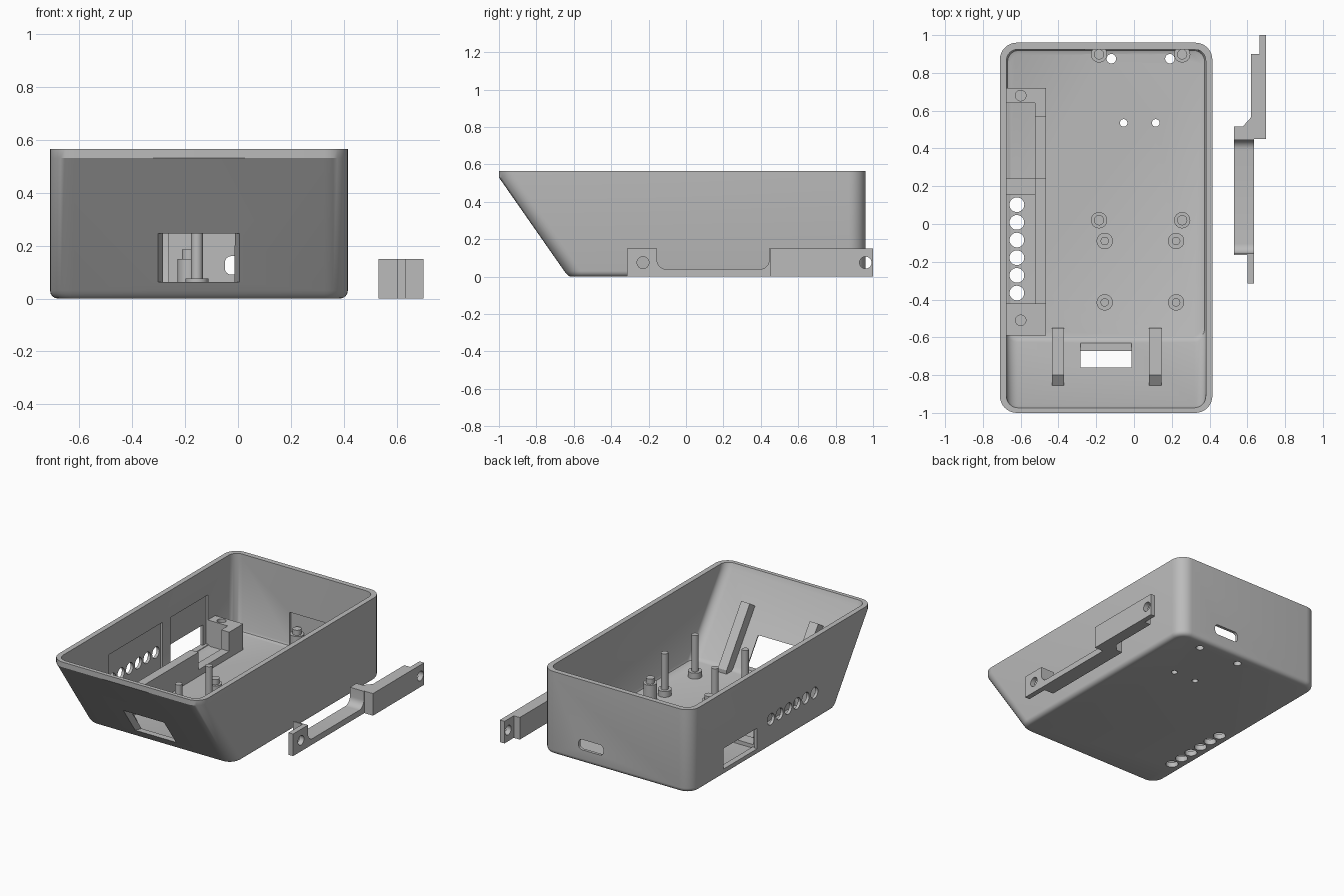
import bpy, bmesh, math

cube = bpy.data.objects.get("Cube")
if cube:
    bpy.data.objects.remove(cube, do_unlink=True)

grey = bpy.data.materials.new("plain grey")
grey.use_nodes = True
grey.diffuse_color = (0.5, 0.5, 0.5, 1)
grey.node_tree.nodes["Principled BSDF"].inputs["Base Color"].default_value = (0.5, 0.5, 0.5, 1)


def loft(name, rings):
    """Solid through equal-length rings of points, capped at both ends."""
    bm = bmesh.new()
    loops = [[bm.verts.new(p) for p in ring] for ring in rings]
    n = len(loops[0])
    for low, high in zip(loops, loops[1:]):
        for i in range(n):
            j = (i + 1) % n
            bm.faces.new((low[i], low[j], high[j], high[i]))
    bm.faces.new(loops[0][::-1])
    bm.faces.new(loops[-1])
    bmesh.ops.recalc_face_normals(bm, faces=bm.faces)
    mesh = bpy.data.meshes.new(name)
    bm.to_mesh(mesh)
    bm.free()
    mesh.materials.append(grey)
    obj = bpy.data.objects.new(name, mesh)
    bpy.context.collection.objects.link(obj)
    return obj


def prism(name, outline, axis, a, b):
    """Extrude a 2D outline along an axis from a to b."""
    place = {"x": lambda u, v, t: (t, u, v),
             "y": lambda u, v, t: (u, t, v),
             "z": lambda u, v, t: (u, v, t)}[axis]
    return loft(name, [[place(u, v, t) for u, v in outline] for t in (a, b)])


def box(name, x0, x1, y0, y1, z0, z1):
    return prism(name, [(x0, y0), (x1, y0), (x1, y1), (x0, y1)], "z", z0, z1)


def rounded(x0, x1, y0, y1, r, steps=8):
    pts = []
    corners = [(x1 - r, y1 - r), (x0 + r, y1 - r), (x0 + r, y0 + r), (x1 - r, y0 + r)]
    for k, (cx, cy) in enumerate(corners):
        for i in range(steps + 1):
            t = (k + i / steps) * math.pi / 2
            pts.append((cx + r * math.cos(t), cy + r * math.sin(t)))
    return pts


def rod(name, u, v, r, axis, a, b, sides=32):
    pts = [(u + r * math.cos(2 * math.pi * i / sides), v + r * math.sin(2 * math.pi * i / sides))
           for i in range(sides)]
    return prism(name, pts, axis, a, b)


def boolean(obj, cutter, operation="DIFFERENCE"):
    mod = obj.modifiers.new("cut", "BOOLEAN")
    mod.operation, mod.solver, mod.object = operation, "EXACT", cutter
    bpy.context.view_layer.objects.active = obj
    bpy.ops.object.modifier_apply(modifier=mod.name)
    bpy.data.objects.remove(cutter, do_unlink=True)


def smooth(obj):
    bpy.ops.object.select_all(action="DESELECT")
    obj.select_set(True)
    bpy.context.view_layer.objects.active = obj
    bpy.ops.object.shade_smooth_by_angle(angle=math.radians(30))


# Tray shell with a sloping front
X0, X1, BACK, TOP, WALL, FLOOR = -0.71, 0.415, 0.96, 0.565, 0.035, 0.035


def front(z):
    return -0.63 - 0.37 * min(z / 0.53, 1)


def shell_ring(z, inset, r, lead):
    outline = rounded(X0 + inset, X1 - inset, front(z) + lead, BACK - inset, r)
    return [(x, y, z) for x, y in outline]


rings = [shell_ring(0.03 * (1 - math.cos(t)), 0.03 * (1 - math.sin(t)), 0.06 + 0.03 * math.sin(t),
                    0.012 * (1 - math.sin(t)))
         for t in (i * math.pi / 8 for i in range(5))]
rings += [shell_ring(0.53, 0, 0.09, 0), shell_ring(TOP, 0, 0.09, 0),
          shell_ring(TOP, WALL, 0.06, 0.027), shell_ring(0.53, WALL, 0.06, 0.04),
          shell_ring(FLOOR + 0.02, WALL, 0.06, 0.043),
          shell_ring(FLOOR + 0.006, WALL + 0.006, 0.06, 0.046),
          shell_ring(FLOOR, WALL + 0.02, 0.06, 0.056)]
tray = loft("tray", rings)

# Thinned wall pockets on the back and side
boolean(tray, box("pocket", -0.26, 0.34, 0.9, 0.94, FLOOR + 0.01, 0.265))
boolean(tray, box("pocket", -0.69, -0.65, 0.24, 0.64, FLOOR + 0.01, 0.38))
boolean(tray, box("pocket", -0.69, -0.65, -0.42, 0.155, FLOOR + 0.01, 0.38))

# Tapered front window following the slope
window = []
for depth, grow in ((-0.03, 0.012), (0.07, -0.03)):
    window.append([(x, front(z) + depth, z) for x, z in
                   ((-0.302 - grow, 0.062), (0.006 + grow, 0.062),
                    (0.006 + grow, 0.245), (-0.302 - grow, 0.245))])
boolean(tray, loft("window", window))

# Back slot and side opening
boolean(tray, prism("slot", rounded(-0.05, 0.135, 0.09, 0.16, 0.025), "y", 0.85, 1.1))
boolean(tray, box("opening", -0.8, -0.6, 0.25, 0.61, 0.045, 0.185))

# Row of holes through the side wall and the floor
for i in range(6):
    y = 0.102 - 0.0935 * i
    boolean(tray, rod("hole", y, 0.19, 0.038, "x", -0.8, -0.6))
    boolean(tray, rod("hole", -0.62, y, 0.039, "z", -0.1, 0.1))

# Small floor holes
for x, y, r in ((-0.12, 0.875, 0.025), (0.19, 0.875, 0.025), (-0.055, 0.535, 0.02), (0.115, 0.535, 0.02)):
    boolean(tray, rod("hole", x, y, r, "z", -0.1, 0.1))
smooth(tray)

# Stepped standoffs and locating pins
for x in (-0.185, 0.255):
    for y in (0.02, 0.898):
        smooth(rod("standoff", x, y, 0.043, "z", 0.03, 0.15))
        smooth(rod("standoff_tip", x, y, 0.027, "z", 0.14, 0.185))
for x in (-0.155, 0.223):
    for y in (-0.09, -0.415):
        smooth(rod("pin_base", x, y, 0.043, "z", 0.03, 0.075))
        smooth(rod("pin", x, y, 0.022, "z", 0.07, 0.32))

# Side compartment: end blocks with screw holes, long wall, low divider
for name, y0, y1, hole in (("rear_block", 0.64, 0.72, 0.68), ("front_block", -0.59, -0.42, -0.51)):
    block = box(name, -0.68, -0.465, y0, y1, 0.03, 0.21)
    boolean(block, rod("screw_hole", -0.6, hole, 0.028, "z", 0.1, 0.3))
    smooth(block)
box("rear_block_step", -0.525, -0.465, 0.57, 0.64, 0.03, 0.21)
box("compartment_low_wall", -0.525, -0.465, 0.24, 0.57, 0.03, 0.08)
box("compartment_wall", -0.525, -0.465, -0.42, 0.24, 0.03, 0.2)
box("compartment_divider", -0.68, -0.525, 0.155, 0.24, 0.03, 0.06)

# Pair of ribs lying on the front slope
rib = [(-0.55, 0.03), (-0.55, 0.06), (-0.80, 0.42), (-0.865, 0.375), (-0.64, 0.03)]
for x in (-0.435, 0.08):
    prism("window_rib", rib, "x", x, x + 0.065)

# Separate clamp strip beside the tray
plan = [(0.60, -0.315), (0.635, -0.315), (0.635, 0.45), (0.70, 0.45), (0.70, 1.0), (0.665, 1.0),
        (0.665, 0.9), (0.62, 0.9), (0.62, 0.565), (0.575, 0.515), (0.53, 0.515), (0.53, -0.165),
        (0.60, -0.165)]
strip = prism("clamp_strip", plan, "z", 0, 0.15)
trough = [(y, z) for y, z in rounded(-0.155, 0.445, 0.04, 0.3, 0.05)]
boolean(strip, prism("trough", trough, "x", 0.4, 0.8))
for y in (-0.23, 0.96):
    boolean(strip, rod("bolt_hole", y, 0.075, 0.032, "x", 0.4, 0.8))
smooth(strip)
